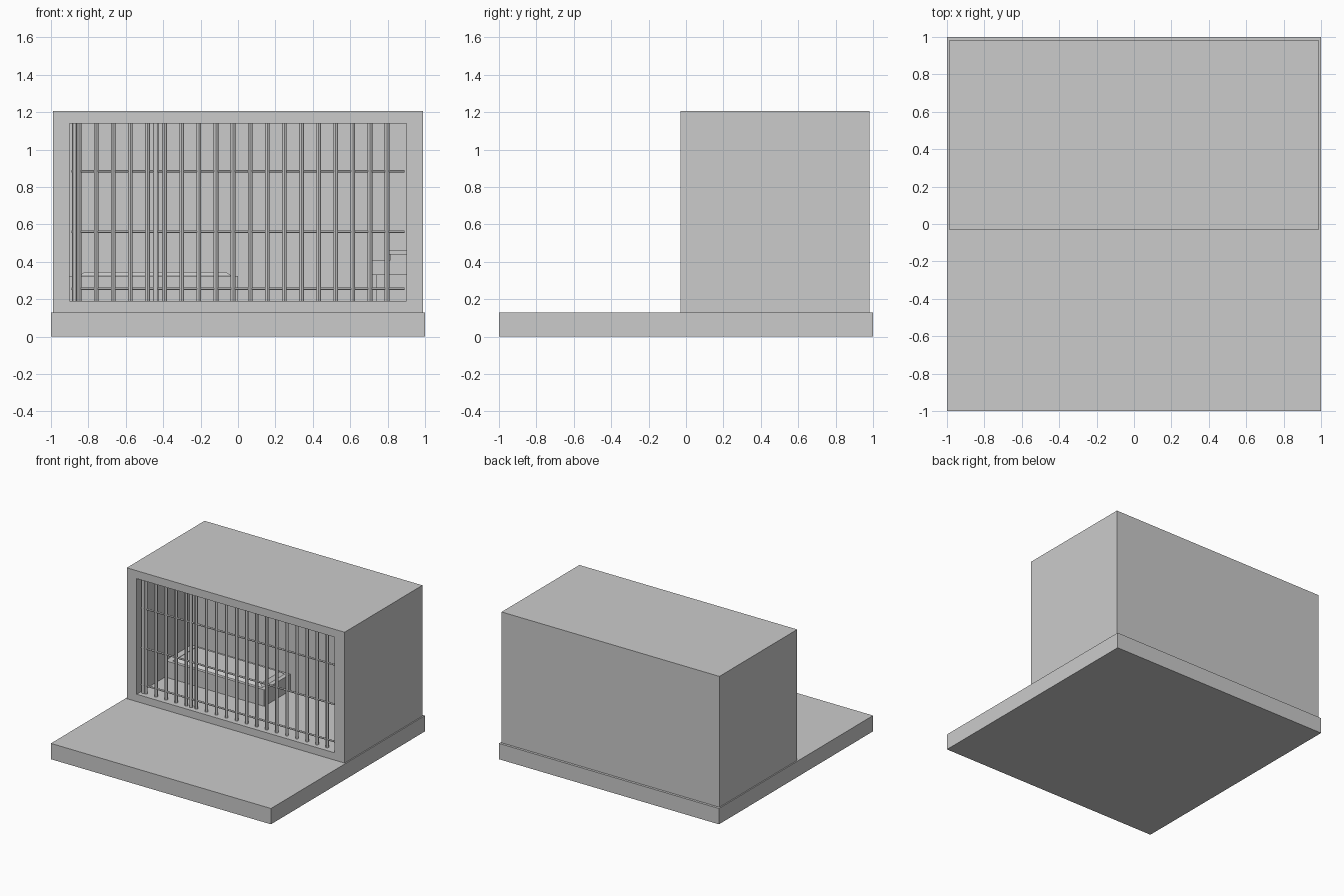
import bpy, bmesh
from mathutils import Vector

if "Cube" in bpy.data.objects:
    bpy.data.objects.remove(bpy.data.objects["Cube"])


def finish(name, bm):
    bmesh.ops.recalc_face_normals(bm, faces=bm.faces)
    me = bpy.data.meshes.new(name)
    bm.to_mesh(me)
    bm.free()
    ob = bpy.data.objects.new(name, me)
    bpy.context.collection.objects.link(ob)
    return ob


def box_bm(x, y, z):
    bm = bmesh.new()
    bmesh.ops.create_cube(bm, size=1)
    for v in bm.verts:
        v.co = Vector([r[0] if c < 0 else r[1] for c, r in zip(v.co, (x, y, z))])
    return bm


def box(name, x, y, z):
    return finish(name, box_bm(x, y, z))


def rod(name, a, b, r, sides=12):
    a, b = Vector(a), Vector(b)
    bpy.ops.mesh.primitive_cylinder_add(vertices=sides, radius=r, depth=(b - a).length, location=(a + b) / 2)
    ob = bpy.context.object
    ob.name = name
    ob.rotation_mode = 'QUATERNION'
    ob.rotation_quaternion = (b - a).to_track_quat('Z', 'Y')
    bpy.ops.object.shade_smooth_by_angle()
    return ob


# ground slab
box("base_slab", (-1, 1), (-1, 1), (0, 0.13))

# cell block: front face inset to the opening, then pushed back to form the room
bm = box_bm((-0.99, 0.99), (-0.03, 0.98), (0.13, 1.205))
bm.normal_update()
front = min(bm.faces, key=lambda f: f.calc_center_median().y)
bmesh.ops.inset_individual(bm, faces=[front], thickness=0.05)
for v in front.verts:
    v.co.x = 0.9 if v.co.x > 0 else -0.9
    v.co.z = 1.14 if v.co.z > 0.6 else 0.19
room = bmesh.ops.extrude_discrete_faces(bm, faces=[front])['faces'][0]
for v in room.verts:
    v.co.y = 0.68
finish("cell_block", bm)

# barred front
bar_y = 0.02
for i in range(19):
    x = -0.85 + i * 0.0915
    rod("upright_bar", (x, bar_y, 0.19), (x, bar_y, 1.14), 0.0125)
for z in (0.255, 0.56, 0.885):
    rod("cross_bar", (-0.89, bar_y, z), (0.89, bar_y, z), 0.007)
# door posts
for x in (-0.874, -0.44):
    rod("door_post", (x, bar_y, 0.19), (x, bar_y, 1.14), 0.014)

# bunk with a bevelled mattress
box("bunk", (-0.9, 0), (0.34, 0.68), (0.19, 0.325))
bm = box_bm((-0.85, -0.035), (0.365, 0.655), (0.325, 0.345))
for v in bm.verts:
    if v.co.z > 0.34:
        v.co.x += 0.028 if v.co.x < -0.4 else -0.028
        v.co.y += 0.02 if v.co.y < 0.5 else -0.02
finish("mattress", bm)

# toilet against the right wall
box("toilet_pedestal", (0.74, 0.9), (0.44, 0.56), (0.19, 0.33))
box("toilet_bowl", (0.72, 0.9), (0.41, 0.59), (0.33, 0.41))
box("toilet_tank", (0.815, 0.9), (0.41, 0.59), (0.41, 0.44))
box("toilet_tank_lid", (0.808, 0.9), (0.40, 0.60), (0.44, 0.462))
